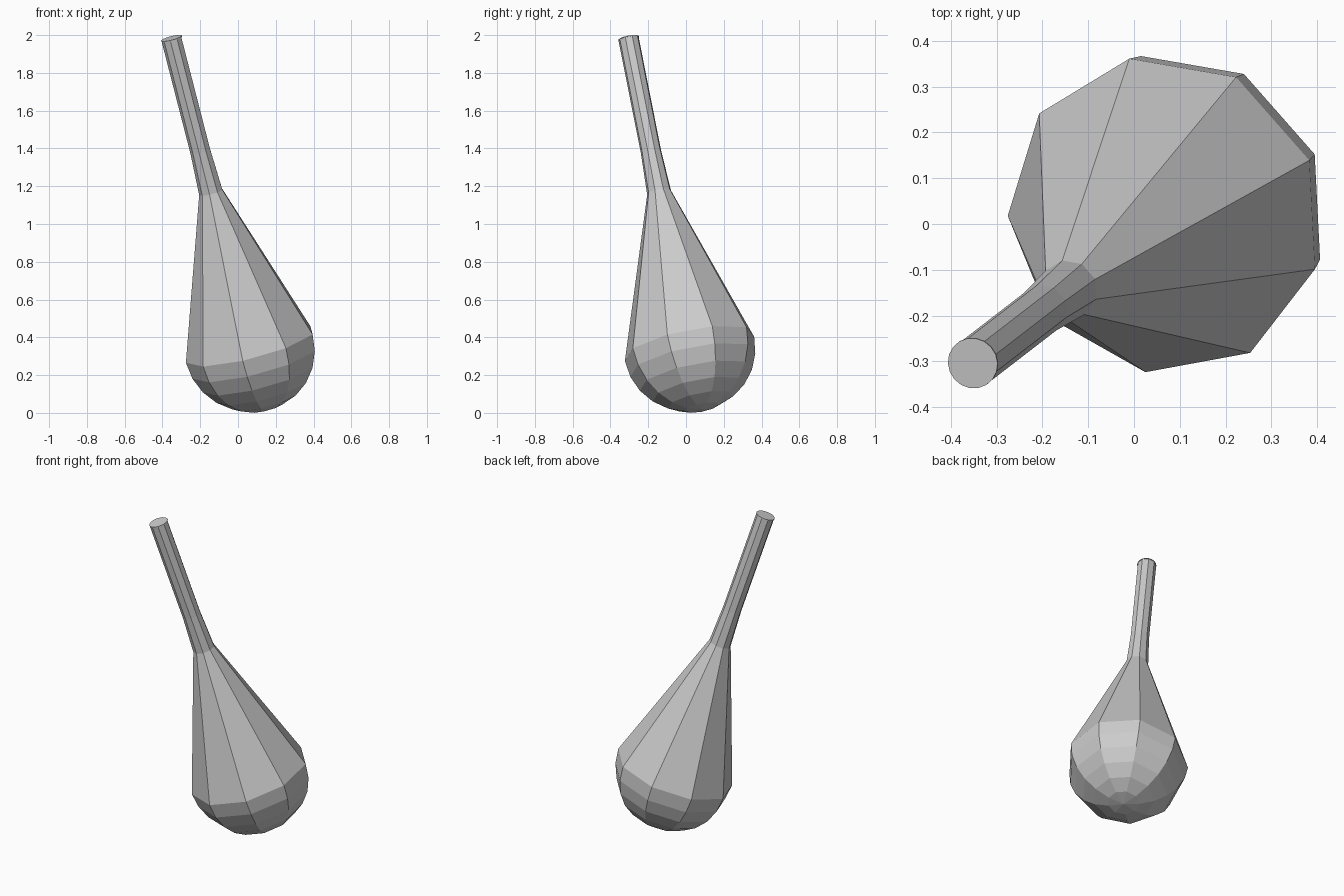
import bpy, bmesh
from math import sin, cos, pi, radians
from mathutils import Vector

if "Cube" in bpy.data.objects:
    bpy.data.objects.remove(bpy.data.objects["Cube"])

SIDES = 9
R = 0.354
base = Vector((0.067, 0.019, 0.354))      # centre of the rounded bulb
tip = Vector((-0.352, -0.304, 1.983))     # centre of the stem end
axis = (tip - base).normalized()
length = (tip - base).length
u = Vector((-0.077, 0.341, 0.0485))
u = (u - axis * u.dot(axis)).normalized()
v = axis.cross(u)


def ring(bm, t, r, n):
    c = base + axis * t
    return [bm.verts.new(c + (u * cos(2 * pi * i / n) + v * sin(2 * pi * i / n)) * r)
            for i in range(n)]


def lathe(name, profile, n, pole=None):
    bm = bmesh.new()
    rings = [ring(bm, t, r, n) for t, r in profile]
    for a, b in zip(rings, rings[1:]):
        for i in range(n):
            j = (i + 1) % n
            bm.faces.new((a[i], a[j], b[j], b[i]))
    if pole is None:
        bm.faces.new(rings[0][::-1])
    else:
        p = bm.verts.new(base + axis * pole)
        for i in range(n):
            bm.faces.new((p, rings[0][(i + 1) % n], rings[0][i]))
    bm.faces.new(rings[-1])
    bmesh.ops.recalc_face_normals(bm, faces=bm.faces)
    me = bpy.data.meshes.new(name)
    bm.to_mesh(me)
    bm.free()
    ob = bpy.data.objects.new(name, me)
    bpy.context.collection.objects.link(ob)
    return ob


# Round bottom, cone shoulder, neck and long stem on one tilted axis
profile = [(-R * sin(radians(a)), R * cos(radians(a))) for a in (75, 60, 45, 30, 15, 0)]
profile += [(0.857, 0.065), (1.085, 0.055), (length, 0.055)]
lathe("bulb_and_stem", profile, SIDES, pole=-R)

# Rounder cap on the stem end
lathe("stem_cap", [(length - 0.004, 0.056), (length + 0.001, 0.056)], 18)
